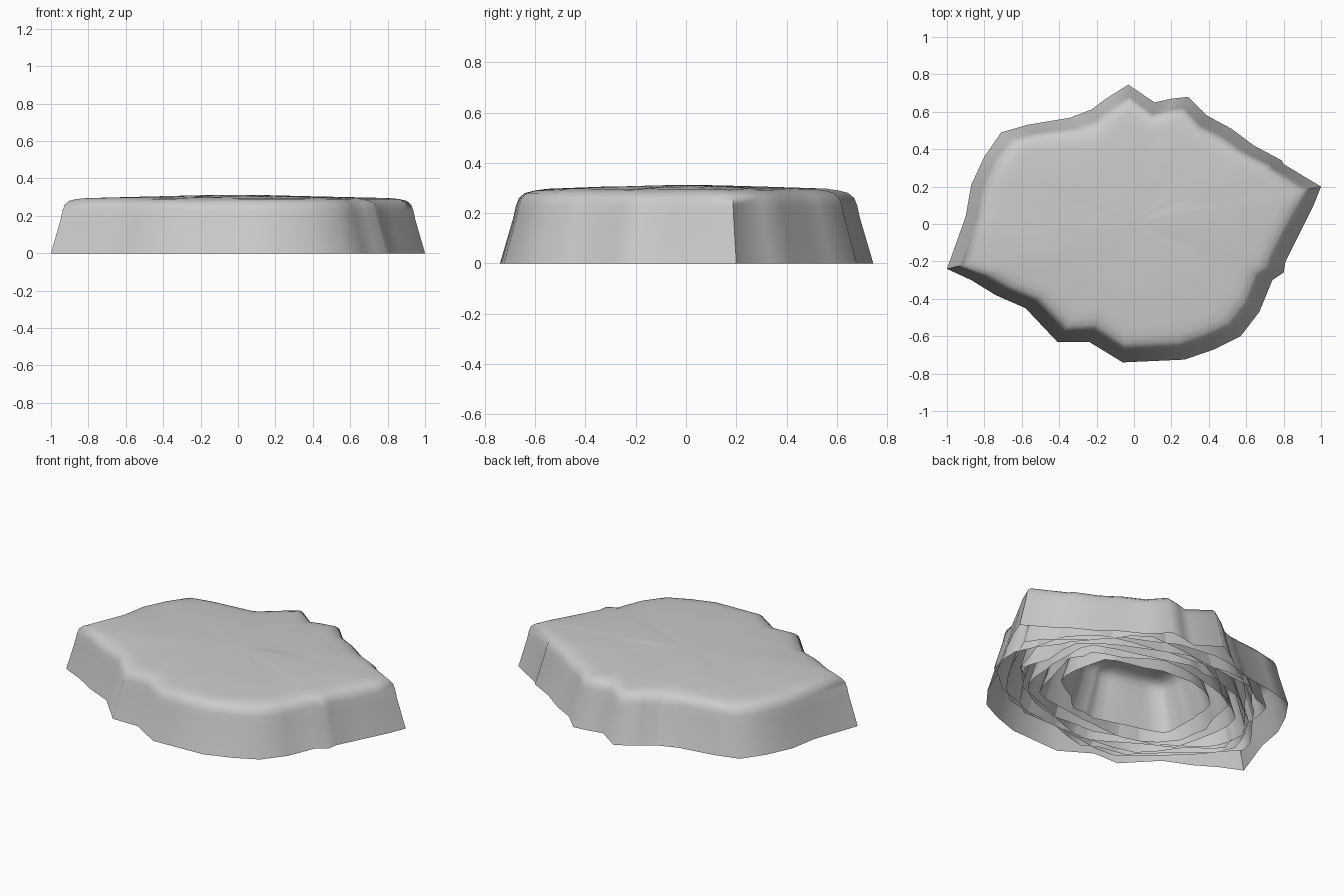
import bpy, bmesh, math, random

if "Cube" in bpy.data.objects:
    bpy.data.objects.remove(bpy.data.objects["Cube"])

random.seed(4)

# Footprint of the stone slab at ground level
OUTLINE = [(-.03, .745), (.11, .65), (.2, .67), (.29, .68), (.39, .58), (.52, .51),
           (.64, .42), (.79, .34), (.80, .32), (1, .2), (.96, .1), (.88, -.06),
           (.81, -.2), (.80, -.26), (.74, -.3), (.67, -.47), (.57, -.6), (.43, -.67),
           (.27, -.725), (-.06, -.74), (-.24, -.63), (-.41, -.63), (-.58, -.45),
           (-.74, -.38), (-.87, -.3), (-1, -.24), (-.9, .04), (-.87, .21),
           (-.8, .36), (-.71, .49), (-.57, .53), (-.27, .58), (-.15, .67)]

# Side profile: (inset distance towards centre, height)
PROFILE = [(0, 0), (.053, .18), (.064, .23), (.076, .26), (.10, .28), (.14, .29), (.19, .296)]
# Top surface: (fraction of the lip radius, height)
CAP = [(.6, .303), (.25, .309)]
CENTRE_Z = .311
SQUASH = .74


def turned(outline, size, angle):
    """Soften the footprint, rotate it within its oval envelope and scale it."""
    c, s = math.cos(angle), math.sin(angle)
    n = len(outline)
    soft = [[(outline[i - 1][k] + 4 * outline[i][k] + outline[(i + 1) % n][k]) / 6
             for k in (0, 1)] for i in range(n)]
    return [(size * (x * c - y / SQUASH * s),
             size * (x * s + y / SQUASH * c) * SQUASH) for x, y in soft]


def shell(name, outline, drop):
    """Open-bottomed slab: sloping wall, rounded lip, gently domed top."""
    bm = bmesh.new()
    levels = [(d, 1, z) for d, z in PROFILE] + [(PROFILE[-1][0], f, z) for f, z in CAP]
    rings = []
    for inset, frac, z in levels:
        bump = .002 if z > .295 else 0
        ring = []
        for x, y in outline:
            f = frac * (1 - inset / math.hypot(x, y))
            ring.append(bm.verts.new((x * f, y * f,
                                      z - drop * (z > 0) + random.uniform(-bump, bump))))
        rings.append(ring)
    n = len(outline)
    for low, high in zip(rings, rings[1:]):
        for i in range(n):
            j = (i + 1) % n
            # the footprint runs clockwise, so this order faces outwards
            bm.faces.new((low[j], low[i], high[i], high[j]))
    top = bm.verts.new((0, 0, CENTRE_Z - drop))
    for i in range(n):
        bm.faces.new((rings[-1][(i + 1) % n], rings[-1][i], top))
    mesh = bpy.data.meshes.new(name)
    bm.to_mesh(mesh)
    bm.free()
    obj = bpy.data.objects.new(name, mesh)
    bpy.context.collection.objects.link(obj)
    bpy.ops.object.select_all(action='DESELECT')
    obj.select_set(True)
    bpy.context.view_layer.objects.active = obj
    bpy.ops.object.shade_smooth_by_angle(angle=math.radians(70))


# Outer slab, then the smaller turned layers nested beneath it
shell("stone_slab", OUTLINE, 0)
LAYERS = [(.85, 50), (.86, 170), (.80, 100), (.74, 250), (.67, 20), (.60, 300), (.48, 200)]
for k, (size, deg) in enumerate(LAYERS):
    shell(f"inner_layer_{k + 1}", turned(OUTLINE, size, math.radians(deg)), .004 + .001 * k)
